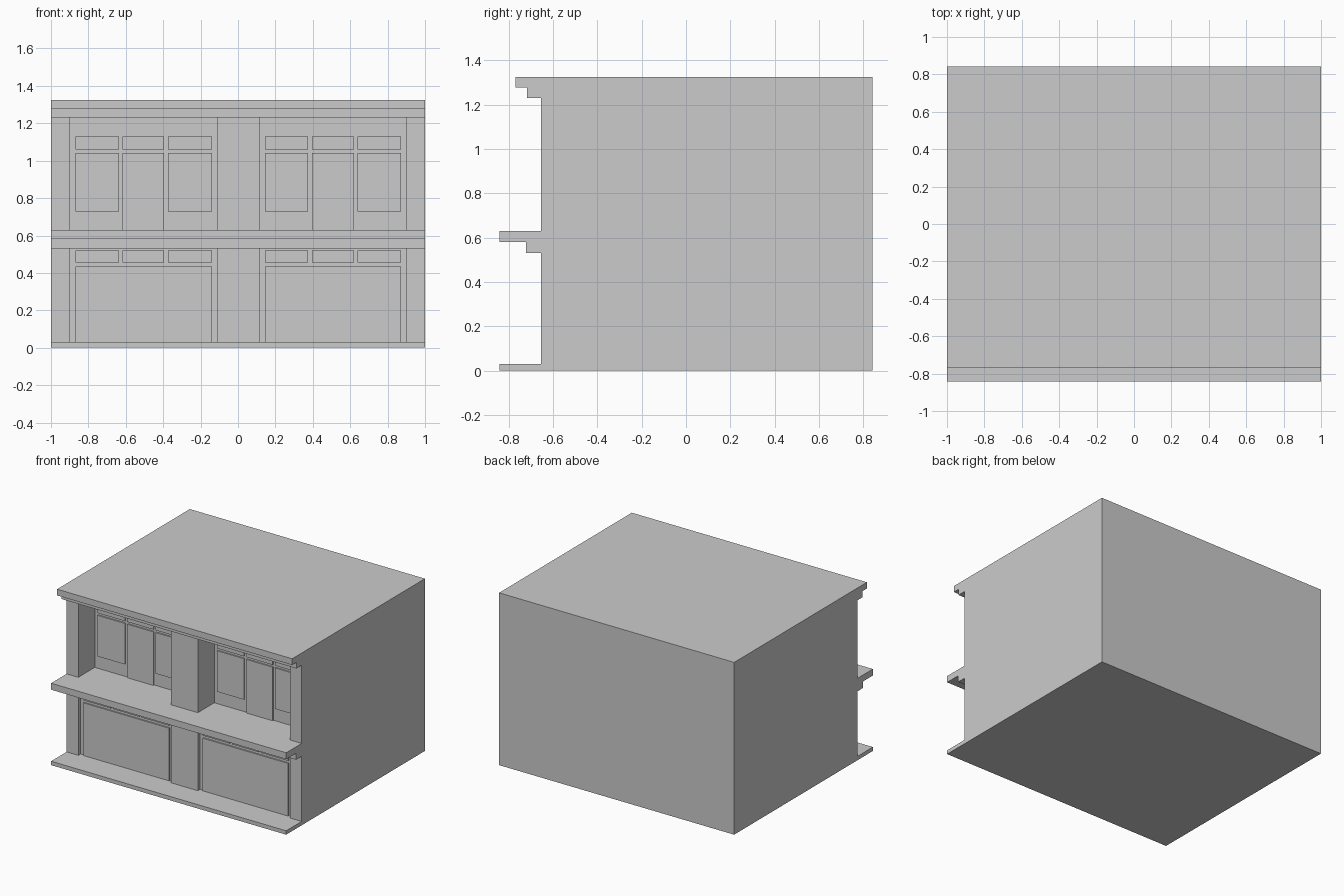
import bpy, bmesh
from mathutils import Vector

if "Cube" in bpy.data.objects:
    bpy.data.objects.remove(bpy.data.objects["Cube"])

BACK = 0.843        # rear wall
FACE = -0.655       # front of the piers
LOW_WALL = -0.627   # shopfront wall, shallow recess
UP_WALL = -0.455    # balcony wall, deep recess
PANEL = 0.01        # how far doors and windows stand proud


def box(name, x0, x1, y0, y1, z0, z1):
    bm = bmesh.new()
    bmesh.ops.create_cube(bm, size=1)
    bmesh.ops.scale(bm, vec=Vector((x1 - x0, y1 - y0, z1 - z0)), verts=bm.verts)
    bmesh.ops.translate(bm, vec=Vector((x0 + x1, y0 + y1, z0 + z1)) / 2, verts=bm.verts)
    mesh = bpy.data.meshes.new(name)
    bm.to_mesh(mesh)
    bm.free()
    ob = bpy.data.objects.new(name, mesh)
    bpy.context.collection.objects.link(ob)
    return ob


# Horizontal layers: floor slabs and stepped cornices, full width
for name, front, z0, z1 in [
    ("ground_slab", -0.843, 0.0, 0.03),
    ("balcony_moulding", -0.722, 0.53, 0.58),
    ("balcony_slab", -0.843, 0.58, 0.63),
    ("roof_moulding", -0.718, 1.23, 1.277),
    ("roof_slab", -0.77, 1.277, 1.325),
]:
    box(name, -1, 1, front, BACK, z0, z1)

# Storey blocks behind the recesses, with three piers each
for storey, wall, z0, z1 in [("lower", LOW_WALL, 0.03, 0.53), ("upper", UP_WALL, 0.63, 1.23)]:
    box(storey + "_storey", -1, 1, wall, BACK, z0, z1)
    for side, x0, x1 in [("left", -1, -0.9), ("middle", -0.113, 0.117), ("right", 0.9, 1)]:
        box(f"{storey}_{side}_pier", x0, x1, FACE, wall, z0, z1)

# Doors, windows and transom lights in each bay
bays = {
    "left": [(-0.87, -0.637), (-0.617, -0.395), (-0.375, -0.14)],
    "right": [(0.145, 0.375), (0.396, 0.62), (0.64, 0.872)],
}
for side, columns in bays.items():
    box(side + "_shop_door", columns[0][0], columns[2][1], LOW_WALL - PANEL, LOW_WALL, 0.03, 0.435)
    for i, (x0, x1) in enumerate(columns):
        box(f"{side}_shop_transom_{i}", x0, x1, LOW_WALL - PANEL, LOW_WALL, 0.455, 0.52)
        box(f"{side}_upper_transom_{i}", x0, x1, UP_WALL - PANEL, UP_WALL, 1.06, 1.13)
        kind, sill = ("balcony_door", 0.63) if i == 1 else ("window", 0.727)
        box(f"{side}_{kind}_{i}", x0, x1, UP_WALL - PANEL, UP_WALL, sill, 1.042)
